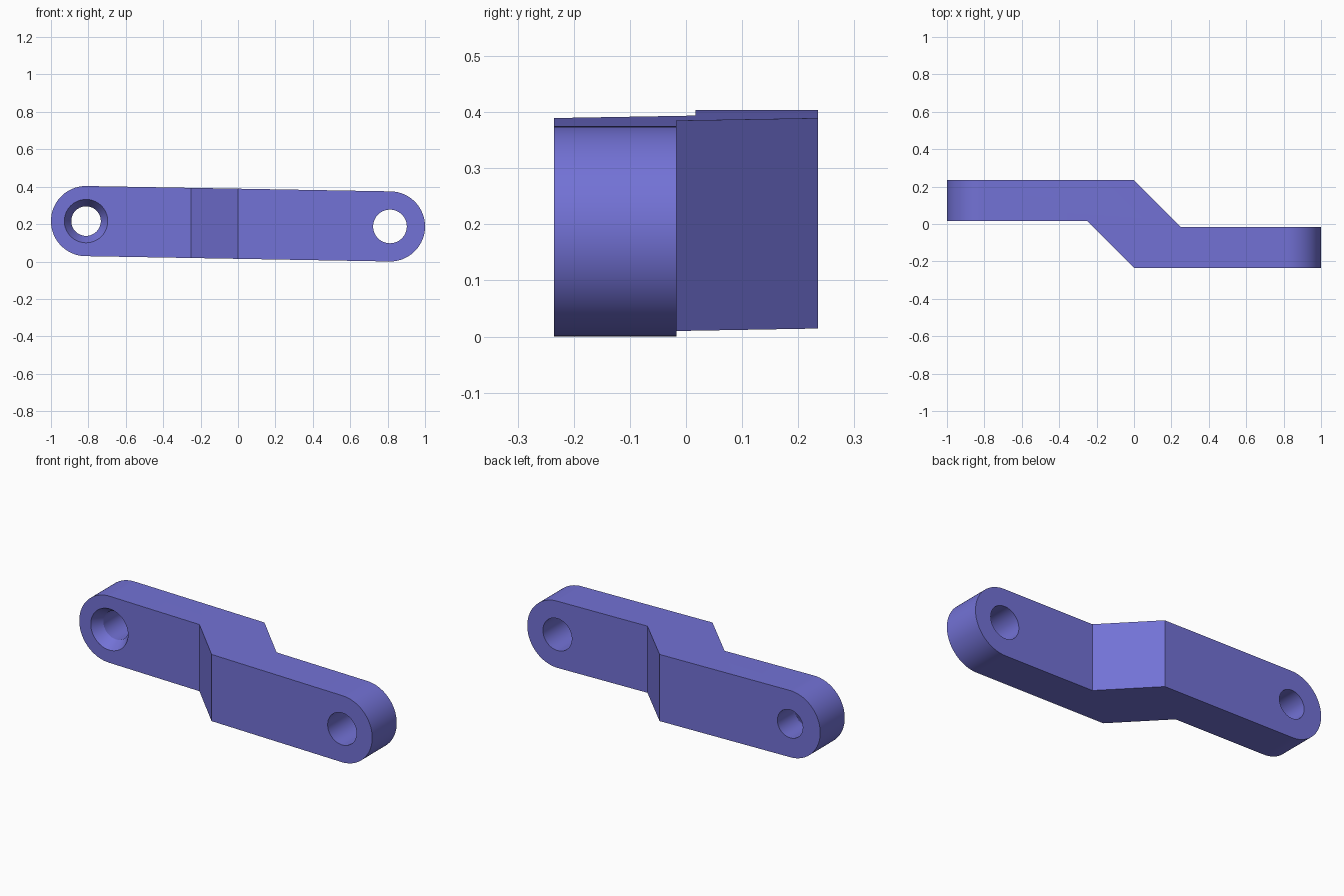
import bpy, bmesh, math
from mathutils import Vector

if "Cube" in bpy.data.objects:
    bpy.data.objects.remove(bpy.data.objects["Cube"])

R = 0.1875                                   # radius of the rounded ends
LEFT, RIGHT = (-0.8125, 0.216), (0.8125, 0.1875)

paint = bpy.data.materials.new("violet blue")
paint.diffuse_color = (0.171, 0.168, 0.67, 1)
paint.use_nodes = True
paint.node_tree.nodes["Principled BSDF"].inputs["Base Color"].default_value = paint.diffuse_color


def prism(name, points, offset):
    """Extrude a closed outline along the offset vector."""
    bm = bmesh.new()
    face = bm.faces.new([bm.verts.new(p) for p in points])
    new = bmesh.ops.extrude_face_region(bm, geom=[face])["geom"]
    bmesh.ops.translate(bm, vec=Vector(offset),
                        verts=[g for g in new if isinstance(g, bmesh.types.BMVert)])
    bmesh.ops.recalc_face_normals(bm, faces=bm.faces)
    mesh = bpy.data.meshes.new(name)
    bm.to_mesh(mesh)
    bm.free()
    obj = bpy.data.objects.new(name, mesh)
    bpy.context.collection.objects.link(obj)
    mesh.materials.append(paint)
    return obj


def round_cutter(name, centre, r0, r1, y0, y1):
    """Cone or cylinder along y, radius r0 at y0 and r1 at y1."""
    bpy.ops.mesh.primitive_cone_add(vertices=64, radius1=r0, radius2=r1, depth=y1 - y0,
                                    location=(centre[0], (y0 + y1) / 2, centre[1]),
                                    rotation=(-math.pi / 2, 0, 0))
    obj = bpy.context.object
    obj.name = name
    obj.data.materials.append(paint)
    return obj


def boolean(target, tool, operation):
    mod = target.modifiers.new(tool.name, 'BOOLEAN')
    mod.operation, mod.solver, mod.object = operation, 'EXACT', tool
    bpy.context.view_layer.objects.active = target
    bpy.ops.object.modifier_apply(modifier=mod.name)
    bpy.data.objects.remove(tool)


# Slightly tilted bar with rounded ends
tilt = math.atan2(RIGHT[1] - LEFT[1], RIGHT[0] - LEFT[0])
outline = []
for centre, start in ((RIGHT, -math.pi / 2), (LEFT, math.pi / 2)):
    for i in range(49):
        a = start + tilt + math.pi * i / 48
        outline.append((centre[0] + R * math.cos(a), -0.5, centre[1] + R * math.sin(a)))
link = prism("offset_link", outline, (0, 1, 0))

# Stepped plan shape: two arms joined by a diagonal
back = [(-1.1, 0.235), (0, 0.235), (0.252, -0.017), (1.1, -0.017)]
plan = back + [(-x, -y) for x, y in back]
boolean(link, prism("plan_shape", [(x, y, -0.3) for x, y in plan], (0, 0, 1)), 'INTERSECT')

# Pin holes, the left one countersunk at the front
boolean(link, round_cutter("right_hole", RIGHT, 0.09, 0.09, -0.4, 0.3), 'DIFFERENCE')
boolean(link, round_cutter("left_hole", LEFT, 0.079, 0.079, -0.3, 0.4), 'DIFFERENCE')
face_y, depth, slope = 0.017, 0.06, (0.116 - 0.079) / 0.06
boolean(link, round_cutter("countersink", LEFT, 0.116 + 0.02 * slope, 0.079,
                           face_y - 0.02, face_y + depth), 'DIFFERENCE')

# Smooth curved walls, sharp edges
bpy.ops.object.select_all(action='DESELECT')
link.select_set(True)
bpy.context.view_layer.objects.active = link
bpy.ops.object.shade_smooth_by_angle(angle=math.radians(25))
